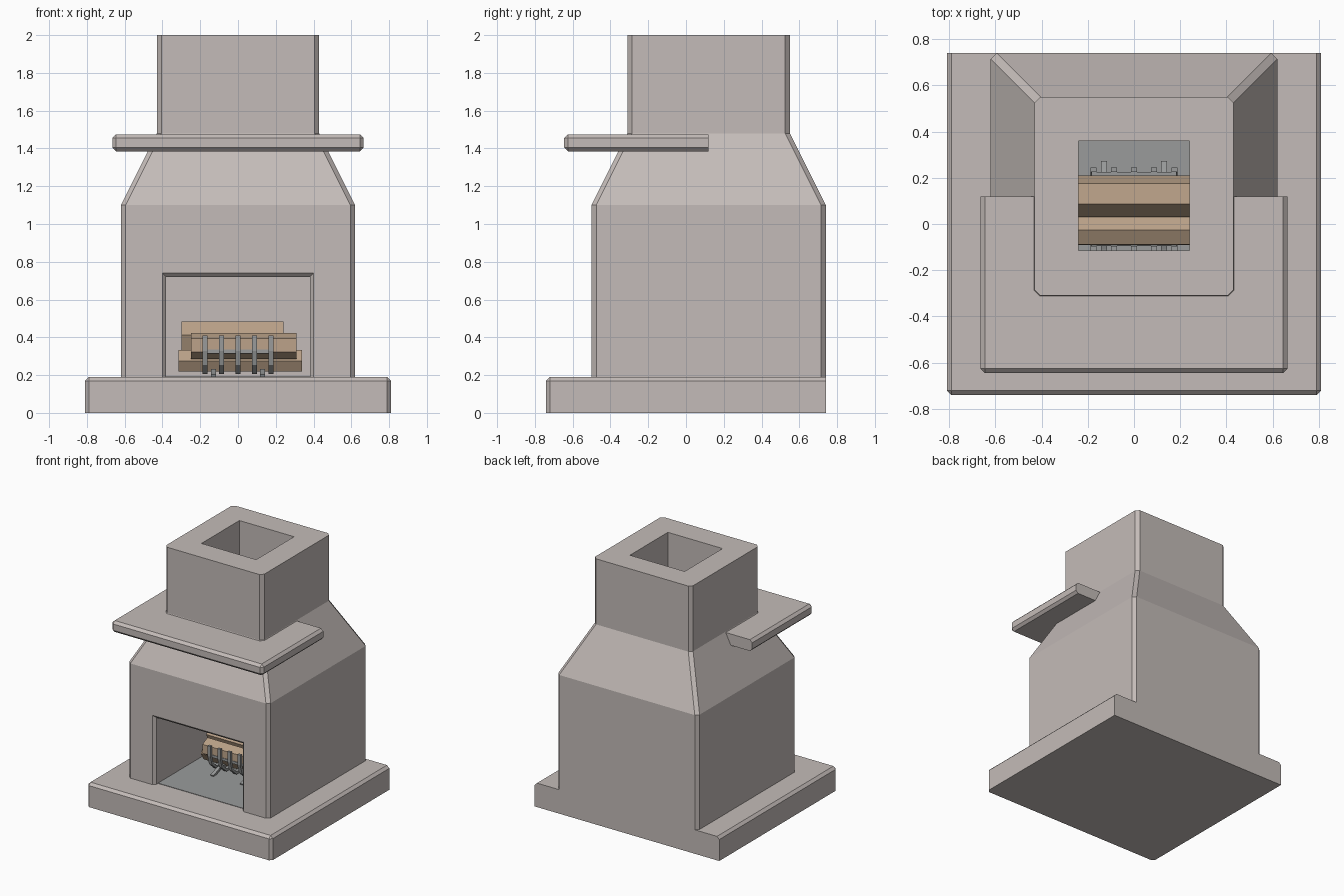
import bpy, bmesh, math
from mathutils import Vector

if "Cube" in bpy.data.objects:
    bpy.data.objects.remove(bpy.data.objects["Cube"])


def material(name, rgb):
    m = bpy.data.materials.new(name)
    m.diffuse_color = (*rgb, 1)
    m.use_nodes = True
    m.node_tree.nodes["Principled BSDF"].inputs["Base Color"].default_value = m.diffuse_color
    return m


STONE = material("stone", (0.55, 0.50, 0.48))
WOOD = material("wood", (0.48, 0.35, 0.24))
IRON = material("iron", (0.32, 0.33, 0.33))


def finish(name, bm, mat):
    bmesh.ops.recalc_face_normals(bm, faces=bm.faces[:])
    me = bpy.data.meshes.new(name)
    bm.to_mesh(me)
    bm.free()
    me.materials.append(mat)
    ob = bpy.data.objects.new(name, me)
    bpy.context.collection.objects.link(ob)
    return ob


def loft(name, rings, mat):
    """Closed skin through rings of equal point count."""
    bm = bmesh.new()
    vs = [[bm.verts.new(p) for p in r] for r in rings]
    n = len(vs[0])
    for a, b in zip(vs, vs[1:]):
        for i in range(n):
            bm.faces.new((a[i], a[(i + 1) % n], b[(i + 1) % n], b[i]))
    bm.faces.new(vs[0])
    bm.faces.new(vs[-1])
    return finish(name, bm, mat)


def box(name, lo, hi, mat, bevel=0, keep_bottom=False):
    """Box; bevelled everywhere except the back (and optionally the bottom)."""
    bm = bmesh.new()
    bmesh.ops.create_cube(bm, size=1)
    for v in bm.verts:
        v.co = [l + (c + 0.5) * (h - l) for c, l, h in zip(v.co, lo, hi)]
    if bevel:
        edges = [e for e in bm.edges
                 if not all(v.co.y > hi[1] - 1e-4 for v in e.verts)
                 and not (keep_bottom and all(v.co.z < lo[2] + 1e-4 for v in e.verts))]
        bmesh.ops.bevel(bm, geom=edges, offset=bevel, segments=1,
                        affect='EDGES', clamp_overlap=True)
    return finish(name, bm, mat)


def cut(ob, cutters):
    for c in cutters:
        m = ob.modifiers.new("cut", 'BOOLEAN')
        m.operation, m.solver, m.object = 'DIFFERENCE', 'EXACT', c
    bpy.context.view_layer.update()
    dg = bpy.context.evaluated_depsgraph_get()
    me = bpy.data.meshes.new_from_object(ob.evaluated_get(dg))
    ob.modifiers.clear()
    ob.data = me
    for c in cutters:
        bpy.data.objects.remove(c)


def chamfered_rect(hx, hy, z, cy=0.12, c=0.025):
    pts = [(hx - c, -hy), (hx, -hy + c), (hx, hy - c), (hx - c, hy)]
    pts += [(-x, y) for x, y in reversed(pts)]
    return [(x, y + cy, z) for x, y in pts]


def strip(name, path, x, w, t, mat):
    """Rectangular bar following a path of (y, z) points."""
    pts = [Vector(p) for p in path]
    rings = []
    for i, p in enumerate(pts):
        d = (pts[min(i + 1, len(pts) - 1)] - pts[max(i - 1, 0)]).normalized()
        n = Vector((-d.y, d.x)) * t / 2
        a, b = p + n, p - n
        rings.append([(x - w / 2, *a), (x + w / 2, *a), (x + w / 2, *b), (x - w / 2, *b)])
    return loft(name, rings, mat)


# Hearth base
box("hearth_base", (-0.81, -0.74, 0), (0.81, 0.74, 0.19), STONE, 0.02, True)

# Body, tapered shoulder and chimney in one shell
body = loft("chimney_body", [chamfered_rect(hx, hy, z) for hx, hy, z in
            ((0.62, 0.62, 0.19), (0.62, 0.62, 1.10), (0.43, 0.43, 1.48), (0.43, 0.43, 2.0))], STONE)

# Firebox opening with chamfered rim, and flue
firebox = loft("firebox_cutter", [[(-h, y, 0.1), (h, y, 0.1), (h, y, z), (-h, y, z)]
               for y, h, z in ((-0.52, 0.42, 0.76), (-0.48, 0.38, 0.72), (0.5, 0.38, 0.72))], STONE)
flue = box("flue_cutter", (-0.24, -0.115, 0.6), (0.24, 0.36, 2.2), STONE)
cut(body, [firebox, flue])

# Mantel shelf, cleared inside the chimney wall
mantel = box("mantel_shelf", (-0.665, -0.645, 1.385), (0.665, 0.12, 1.475), STONE, 0.02)
cut(mantel, [box("mantel_cutter", (-0.35, -0.23, 1.2), (0.35, 0.4, 1.7), STONE)])

# Firebox floor
box("firebox_floor", (-0.38, -0.46, 0.185), (0.38, 0.5, 0.193), IRON)

# Logs: six-sided prisms (x start, x end, y, z, radius, turn)
for i, (x0, x1, y, z, r, turn) in enumerate((
        (-0.315, 0.34, 0.05, 0.275, 0.066, 0),
        (-0.25, 0.31, -0.03, 0.355, 0.069, 27),
        (-0.30, 0.24, 0.12, 0.40, 0.09, -8))):
    loft(f"log_{i + 1}", [[(x, y + r * math.cos(math.radians(turn + 60 * k)),
                            z + r * math.sin(math.radians(turn + 60 * k))) for k in range(6)]
                          for x in (x0, x1)], WOOD)

# Grate bars: U shaped, cradling the logs
half = [(0.17, 0.41), (0.17, 0.33), (0.15, 0.26), (0.10, 0.215)]
mirror = [(-y, z) for y, z in reversed(half)]
bar = [(y + 0.065, z) for y, z in mirror[::-1] + half[::-1]]
for i in range(5):
    strip(f"grate_bar_{i + 1}", bar, (i - 2) * 0.0875, 0.026, 0.02, IRON)

# Grate cross rails and arched legs
for side, y in (("front", -0.085), ("back", 0.215)):
    box(f"grate_rail_{side}", (-0.185, y - 0.01, 0.315), (0.185, y + 0.01, 0.335), IRON)
leg = [(-0.205, 0.193), (-0.17, 0.203), (-0.12, 0.222),
       (0.12, 0.222), (0.17, 0.203), (0.205, 0.193)]
for side, x in (("left", -0.13), ("right", 0.13)):
    strip(f"grate_leg_{side}", [(y + 0.065, z) for y, z in leg], x, 0.026, 0.02, IRON)
